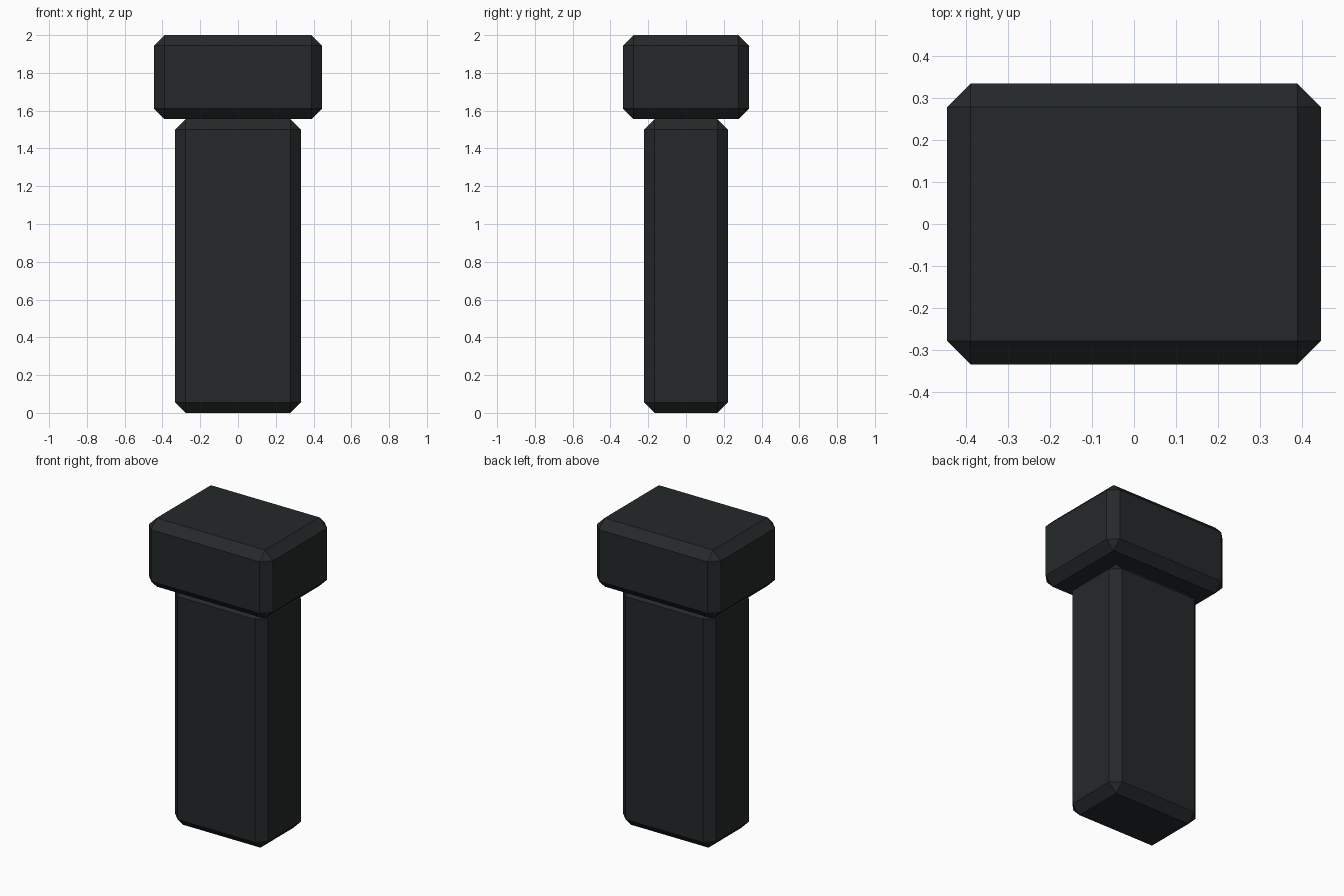
import bpy
import bmesh

if "Cube" in bpy.data.objects:
    bpy.data.objects.remove(bpy.data.objects["Cube"])

U = 1 / 9  # model grid step

dark = bpy.data.materials.new("dark_metal")
dark.diffuse_color = (0.018, 0.022, 0.023, 1)
dark.use_nodes = True
dark.node_tree.nodes["Principled BSDF"].inputs["Base Color"].default_value = dark.diffuse_color


def chamfered_block(name, size, z_bottom, chamfer=U / 2):
    """Box with single-segment chamfers, resting on z_bottom."""
    bm = bmesh.new()
    bmesh.ops.create_cube(bm, size=1)
    bmesh.ops.scale(bm, vec=size, verts=bm.verts)
    bmesh.ops.translate(bm, vec=(0, 0, z_bottom + size[2] / 2), verts=bm.verts)
    bmesh.ops.bevel(bm, geom=bm.edges[:], offset=chamfer, offset_type='OFFSET',
                    segments=1, affect='EDGES')
    mesh = bpy.data.meshes.new(name)
    bm.to_mesh(mesh)
    bm.free()
    mesh.materials.append(dark)
    obj = bpy.data.objects.new(name, mesh)
    bpy.context.collection.objects.link(obj)
    return obj


# Tall shaft with the wider head on top
chamfered_block("shaft", (6 * U, 4 * U, 14 * U), 0)
chamfered_block("head", (8 * U, 6 * U, 4 * U), 14 * U)
